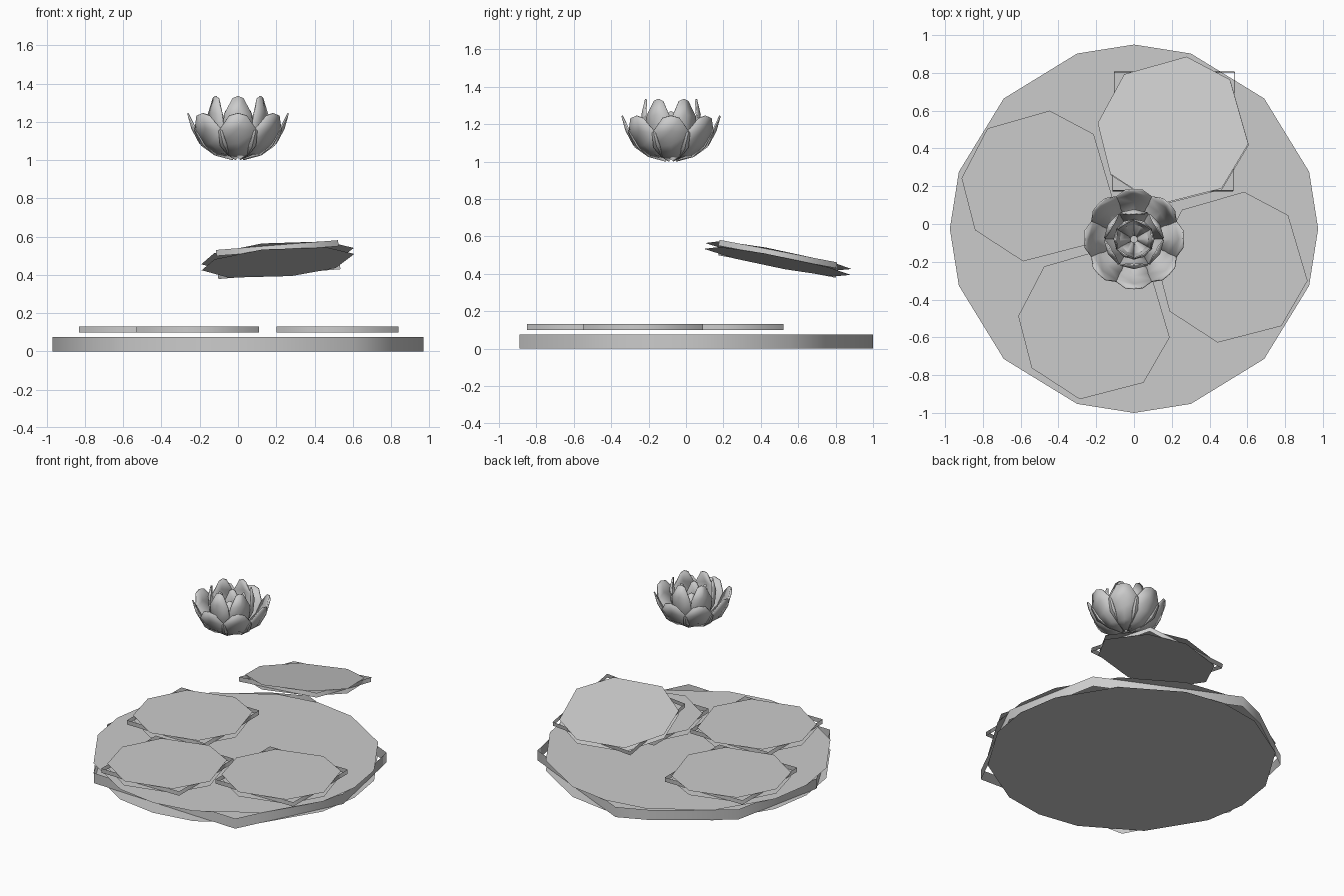
import bpy
from math import sin, cos, radians

if "Cube" in bpy.data.objects:
    bpy.data.objects.remove(bpy.data.objects["Cube"])


def make(name, verts, faces, smooth=True):
    me = bpy.data.meshes.new(name)
    me.from_pydata(verts, [], faces)
    me.update()
    ob = bpy.data.objects.new(name, me)
    bpy.context.collection.objects.link(ob)
    for p in me.polygons:
        p.use_smooth = smooth
    return ob


# flat top and bottom sheets plus a coarser rim wall
def disc(name, outline, wall, z0, z1):
    n, m = len(outline), len(wall)
    verts = [(x, y, z) for z in (z0, z1) for x, y in outline]
    verts += [(x, y, z) for z in (z0, z1) for x, y in wall]
    faces = [list(range(n))[::-1], list(range(n, 2 * n))]
    b = 2 * n
    faces += [(b + i, b + (i + 1) % m, b + m + (i + 1) % m, b + m + i) for i in range(m)]
    return make(name, verts, faces)


def ring(angles, r, cx=0, cy=0):
    return [(cx + r * cos(radians(a)), cy + r * sin(radians(a))) for a in angles]


# pond base
base_angles = [q + a for q in (0, 90, 180, 270) for a in (0, 18, 45, 72)]
base_wall = [(-0.12, 1.0), (-0.35, 0.9), (-0.82, 0.56), (-0.97, -0.15),
             (-0.6, -0.84), (0.6, -0.89), (0.97, -0.15), (0.83, 0.56)]
disc("pond_base", ring(base_angles, 0.975, 0, -0.025), base_wall, 0, 0.075)

# lily pads: three lying on the water, one raised and tilted
pads = [(-0.51, 0.2, 0.115, 0, 0), (0.52, -0.23, 0.115, 0, 0),
        (-0.21, -0.53, 0.115, 0, 0), (0.21, 0.49, 0.48, -0.19, -0.08)]
pad_angles = [81, 43, -10, -50, -101, -145, -186, -229][::-1]
for i, (x, y, z, rx, ry) in enumerate(pads):
    t = 0.016
    pad = disc(f"lily_pad_{i + 1}", ring(pad_angles, 0.405),
               [(-0.32, -0.32), (0.32, -0.32), (0.32, 0.32), (-0.32, 0.32)], -t, t)
    pad.location = (x, y, z)
    pad.rotation_euler = (rx, ry, 0)


# cupped petals following a bowl profile of (radius, height, half angle)
def petals(name, count, profile, phase):
    verts, faces = [], []
    for k in range(count):
        b, a0 = len(verts), phase + 360 * k / count
        for r, z, w in profile:
            for j in (-1, 0, 1):
                a = radians(a0 + j * w)
                verts.append((r * cos(a), r * sin(a), z - 0.012 * abs(j)))
        for i in range(len(profile) - 1):
            for j in range(2):
                v = b + 3 * i + j
                faces.append((v, v + 1, v + 4, v + 3))
    ob = make(name, verts, faces)
    ob.location = (0, -0.08, 0)
    mod = ob.modifiers.new("thickness", 'SOLIDIFY')
    mod.thickness = 0.008
    mod.offset = 0
    bpy.context.view_layer.objects.active = ob
    ob.select_set(True)
    bpy.ops.object.shade_smooth_by_angle(angle=radians(30))
    ob.select_set(False)


# lotus flower
petals("outer_petals", 8, [(0.03, 1.015, 28), (0.13, 1.04, 24), (0.2, 1.09, 28),
                           (0.24, 1.165, 25), (0.262, 1.245, 10)], 0)
petals("middle_petals", 6, [(0.02, 1.03, 30), (0.1, 1.07, 28), (0.145, 1.15, 32),
                            (0.155, 1.25, 28), (0.135, 1.335, 12)], 30)
petals("inner_petals", 6, [(0.02, 1.06, 30), (0.08, 1.1, 30), (0.105, 1.18, 34),
                           (0.095, 1.27, 12)], 0)
